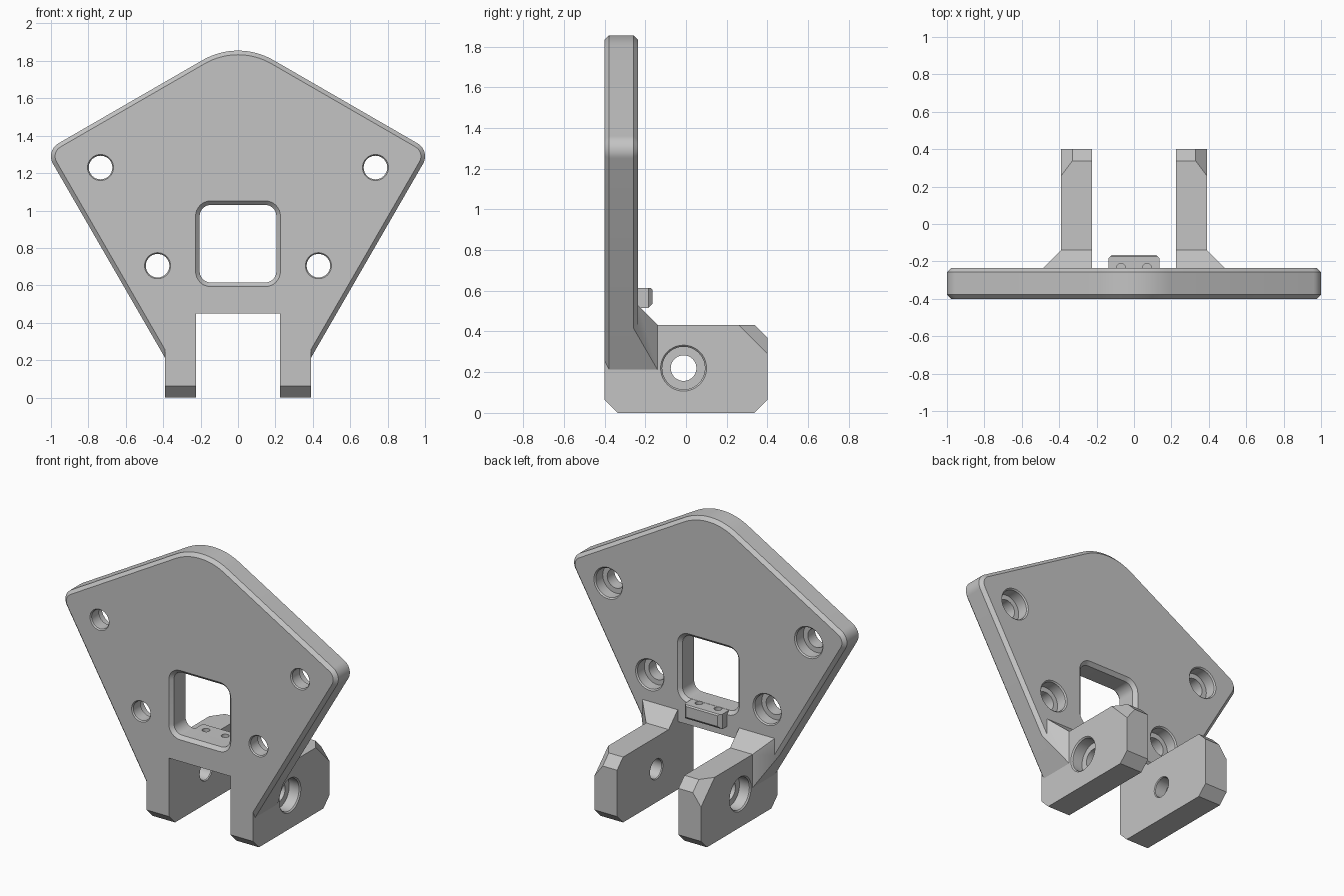
import bpy, bmesh, math
from mathutils import Vector

if "Cube" in bpy.data.objects:
    bpy.data.objects.remove(bpy.data.objects["Cube"])

grey = bpy.data.materials.new("plain grey")
grey.diffuse_color = (0.55, 0.55, 0.55, 1)
grey.use_nodes = True
grey.node_tree.nodes["Principled BSDF"].inputs["Base Color"].default_value = grey.diffuse_color


def finish(bm, name):
    bmesh.ops.recalc_face_normals(bm, faces=bm.faces)
    me = bpy.data.meshes.new(name)
    bm.to_mesh(me)
    bm.free()
    me.materials.append(grey)
    ob = bpy.data.objects.new(name, me)
    bpy.context.collection.objects.link(ob)
    return ob


def loft(name, loops):
    """Closed solid through a stack of equally long loops."""
    bm = bmesh.new()
    rings = [[bm.verts.new(p) for p in loop] for loop in loops]
    n = len(rings[0])
    for a, b in zip(rings, rings[1:]):
        for i in range(n):
            j = (i + 1) % n
            bm.faces.new((a[i], a[j], b[j], b[i]))
    bm.faces.new(rings[0])
    bm.faces.new(rings[-1])
    return finish(bm, name)


def clipped_box(name, lo, hi, planes=(), side=1):
    """Box trimmed by planes (normal, distance), mirrored when side is -1."""
    bm = bmesh.new()
    bmesh.ops.create_cube(bm, size=1)
    for v in bm.verts:
        v.co = [l + (c + 0.5) * (h - l) for l, h, c in zip(lo, hi, v.co)]
    for normal, dist in planes:
        n = Vector(normal)
        bmesh.ops.bisect_plane(bm, geom=bm.verts[:] + bm.edges[:] + bm.faces[:],
                               plane_co=n * (dist / n.length_squared),
                               plane_no=n, clear_outer=True)
        bmesh.ops.holes_fill(bm, edges=[e for e in bm.edges if e.is_boundary], sides=0)
    for v in bm.verts:
        v.co.x *= side
    return finish(bm, name)


def turned(name, centre, axis, profile, steps=40):
    """Round cutter along axis 0/1/2 with (position, radius) pairs."""
    loops = []
    for pos, r in profile:
        loop = []
        for i in range(steps):
            a = math.tau * i / steps
            p = [0, 0, 0]
            p[axis] = pos
            u, v = [k for k in range(3) if k != axis]
            p[u] = centre[0] + r * math.cos(a)
            p[v] = centre[1] + r * math.sin(a)
            loop.append(p)
        loops.append(loop)
    return loft(name, loops)


def combine(base, other, operation):
    mod = base.modifiers.new(operation.lower(), 'BOOLEAN')
    mod.operation = operation
    mod.solver = 'EXACT'
    mod.object = other
    other.hide_render = True
    bpy.context.view_layer.objects.active = base
    bpy.ops.object.modifier_apply(modifier=mod.name)
    bpy.data.objects.remove(other, do_unlink=True)


def arc(cx, cz, r, start, end, steps):
    return [(cx + r * math.cos(math.radians(start + (end - start) * i / steps)),
             cz + r * math.sin(math.radians(start + (end - start) * i / steps)))
            for i in range(steps + 1)]


# Slanted lower flank of the plate: FLANK . (x, y, z) = FLANK_DIST
S = math.sqrt(3) / 2
FLANK, FLANK_DIST = (S, 0, -0.5), 0.2317


def plate_loop(y, d):
    """Rounded kite outline, inset by d."""
    z = 0.15 + d
    x = (FLANK_DIST - d + 0.5 * z) / S
    pts = [(x, z)] + arc(0.92, 1.29, 0.08 - d, -30, 60, 10)
    pts += arc(0, 1.477, 0.378 - d, 60, 120, 16)
    pts += arc(-0.92, 1.29, 0.08 - d, 120, 210, 10) + [(-x, z)]
    return [(px, y, pz) for px, pz in pts]


def window_loop(y, d):
    """Rounded square opening, grown by d."""
    pts = []
    for cx, cz, a in ((0.145, 0.97, 0), (-0.145, 0.97, 90),
                      (-0.145, 0.675, 180), (0.145, 0.675, 270)):
        pts += arc(cx, cz, 0.06 + d, a, a + 90, 8)
    return [(px, y, pz) for px, pz in pts]


# Plate with chamfered rim
FRONT, BACK, C = -0.40, -0.235, 0.022
bracket = loft("bracket", [plate_loop(FRONT, C), plate_loop(FRONT + C, 0),
                           plate_loop(BACK - C, 0), plate_loop(BACK, C)])

# Notch between the arms and chamfered window
combine(bracket, clipped_box("notch", (-0.225, -0.6, -0.1), (0.225, 0, 0.45)), 'DIFFERENCE')
combine(bracket, loft("window", [window_loop(FRONT - 0.01, C + 0.01), window_loop(FRONT + C, 0),
                                 window_loop(BACK - C, 0), window_loop(BACK + 0.01, C + 0.01)]),
        'DIFFERENCE')

for side in (1, -1):
    # Arm with trimmed ends and trimmed outer top corner
    arm = clipped_box("arm", (0.225, -0.4, 0), (0.39, 0.4, 0.433),
                      [((0, -1, -1), 0.337), ((0, 1, -1), 0.337), ((0, 1, 1), 0.77),
                       ((1, 0.75, 0.75), 0.9075)], side)
    combine(bracket, arm, 'UNION')
    # Gusset joining arm and plate
    gusset = clipped_box("gusset", (0.225, -0.3, 0.1), (0.6, -0.14, 0.6),
                         [(FLANK, FLANK_DIST), ((1, 1, 0), 0.25), ((0, 1, 1), 0.293)], side)
    combine(bracket, gusset, 'UNION')

# Small lip behind the window sill
lip = clipped_box("lip", (-0.137, -0.26, 0.515), (0.137, -0.165, 0.614),
                  [((0, 1, -1), -0.70), ((0, 1, 1), 0.441),
                   ((1, 1, 0), -0.048), ((-1, 1, 0), -0.048)])
combine(bracket, lip, 'UNION')

for side in (1, -1):
    # Counterbored screw holes in the plate
    for x, z in ((0.735, 1.23), (0.43, 0.705)):
        hole = turned("screw_hole", (side * x, z), 1,
                      [(-0.41, 0.078), (-0.392, 0.063), (-0.315, 0.063), (-0.315, 0.096),
                       (-0.243, 0.096), (-0.225, 0.114)])
        combine(bracket, hole, 'DIFFERENCE')
    # Counterbored pivot holes in the arms
    pivot = turned("pivot_hole", (-0.012, 0.22), 0,
                   [(side * 0.215, 0.075), (side * 0.231, 0.063), (side * 0.31, 0.063),
                    (side * 0.31, 0.105), (side * 0.382, 0.105), (side * 0.40, 0.123)])
    combine(bracket, pivot, 'DIFFERENCE')
    # Pin holes in the sill
    pin = turned("pin_hole", (side * 0.07, -0.235), 2, [(0.55, 0.024), (0.65, 0.024)], 20)
    combine(bracket, pin, 'DIFFERENCE')

# Smooth the curved walls, keep chamfers crisp
bpy.ops.object.select_all(action='DESELECT')
bracket.select_set(True)
bpy.context.view_layer.objects.active = bracket
bpy.ops.object.shade_smooth_by_angle(angle=math.radians(25))
